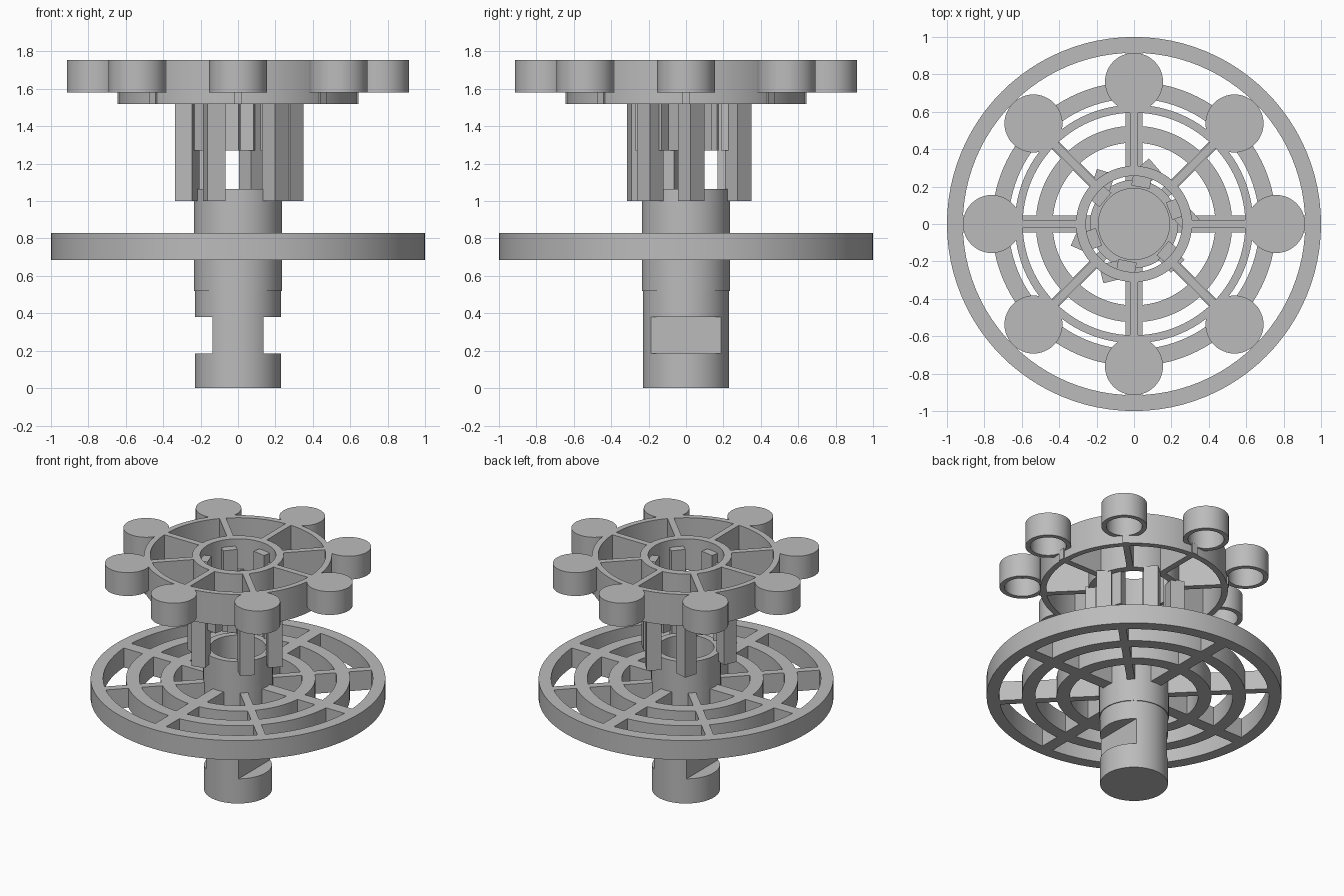
import bpy, bmesh
from math import sin, cos, pi, radians
from mathutils import Matrix, Vector

cube = bpy.data.objects.get("Cube")
if cube:
    bpy.data.objects.remove(cube, do_unlink=True)

grey = bpy.data.materials.new("plain_grey")
grey.use_nodes = True
grey.diffuse_color = (0.5, 0.5, 0.5, 1)
grey.node_tree.nodes["Principled BSDF"].inputs["Base Color"].default_value = (0.5, 0.5, 0.5, 1)


def finish(name, bm):
    bmesh.ops.remove_doubles(bm, verts=bm.verts, dist=1e-5)
    bmesh.ops.recalc_face_normals(bm, faces=bm.faces)
    mesh = bpy.data.meshes.new(name)
    bm.to_mesh(mesh)
    bm.free()
    mesh.materials.append(grey)
    obj = bpy.data.objects.new(name, mesh)
    bpy.context.collection.objects.link(obj)
    bpy.ops.object.select_all(action='DESELECT')
    bpy.context.view_layer.objects.active = obj
    obj.select_set(True)
    bpy.ops.object.shade_smooth_by_angle(angle=radians(30))
    return obj


def lathe(bm, profile, steps=96, centre=(0, 0, 0), closed=True):
    """Spin an (r, z) outline around a vertical axis."""
    pts = profile + profile[:1] if closed else profile
    verts = [bm.verts.new((r, 0, z)) for r, z in pts]
    edges = [bm.edges.new(p) for p in zip(verts, verts[1:])]
    out = bmesh.ops.spin(bm, geom=verts + edges, cent=(0, 0, 0), axis=(0, 0, 1),
                         angle=2 * pi, steps=steps, use_duplicate=False)
    new = {v for e in bm.edges if e.is_valid for v in e.verts if v.tag is False}
    for v in new:
        v.co += Vector(centre)
        v.tag = True


def ring(bm, inner, outer, z0, z1):
    lathe(bm, [(inner, z0), (outer, z0), (outer, z1), (inner, z1)])


def box(bm, x0, x1, width, z0, z1, turn, at=(0, 0)):
    """Box along a direction turned about z."""
    mat = (Matrix.Translation((at[0], at[1], 0)) @ Matrix.Rotation(radians(turn), 4, 'Z')
           @ Matrix.Translation(((x0 + x1) / 2, 0, (z0 + z1) / 2))
           @ Matrix.Diagonal((x1 - x0, width, z1 - z0, 1)))
    bmesh.ops.create_cube(bm, size=1, matrix=mat)
    for v in bm.verts:
        v.tag = True


# Shaft: solid foot, flat-sided neck, hollow upper part
bm = bmesh.new()
lathe(bm, [(0, 0), (0.23, 0), (0.23, 0.185), (0, 0.185)], closed=False)
finish("shaft_foot", bm)

bm = bmesh.new()
lathe(bm, [(0, 0.185), (0.23, 0.185), (0.23, 0.38), (0, 0.38)], closed=False)
bmesh.ops.remove_doubles(bm, verts=bm.verts, dist=1e-5)
for side in (1, -1):
    cut = bmesh.ops.bisect_plane(bm, geom=bm.verts[:] + bm.edges[:] + bm.faces[:],
                                 plane_co=(side * 0.135, 0, 0), plane_no=(side, 0, 0),
                                 clear_outer=True)
    edges = [g for g in cut["geom_cut"] if isinstance(g, bmesh.types.BMEdge)]
    bmesh.ops.holes_fill(bm, edges=edges)
finish("shaft_neck", bm)

bm = bmesh.new()
lathe(bm, [(0, 0.38), (0.23, 0.38), (0.23, 0.52), (0.236, 0.52), (0.236, 1.065),
           (0.19, 1.065), (0.19, 0.4), (0, 0.4)], closed=False)
finish("shaft_sleeve", bm)

# Large lower wheel
bm = bmesh.new()
for inner, outer in ((0.435, 0.525), (0.67, 0.76), (0.915, 1.0)):
    ring(bm, inner, outer, 0.685, 0.83)
for k in range(8):
    box(bm, 0.21, 0.94, 0.055 if k % 2 else 0.09, 0.685, 0.83, k * 45)
finish("lower_wheel", bm)

# Cage posts between the sleeve and the upper hub
bm = bmesh.new()
posts = ((0.28, 0.027, 43), (0.075, 0.28, 41), (-0.165, 0.232, 73),
         (-0.272, -0.09, 66), (-0.127, -0.256, 14), (0.2, -0.19, 44))
for x, y, turn in posts:
    box(bm, -0.05, 0.05, 0.1, 1.0, 1.53, turn, (x, y))
finish("cage_posts", bm)

# Short legs hanging inside the upper hub
bm = bmesh.new()
for k in range(6):
    box(bm, 0.2, 0.265, 0.1, 1.27, 1.7, 20 + k * 60)
finish("hub_legs", bm)

# Upper wheel with thin spokes
bm = bmesh.new()
ring(bm, 0.257, 0.31, 1.52, 1.755)
ring(bm, 0.595, 0.637, 1.52, 1.755)
for k in range(8):
    box(bm, 0.285, 0.615, 0.045, 1.52, 1.755, k * 45)
    box(bm, 0.61, 0.645, 0.045, 1.52, 1.6, k * 45)
finish("upper_wheel", bm)

# Round cups around the rim, open underneath
bm = bmesh.new()
for k in range(8):
    a = k * pi / 4
    lathe(bm, [(0, 1.755), (0.155, 1.755), (0.155, 1.58), (0.122, 1.58),
               (0.122, 1.72), (0, 1.72)], 48, (0.76 * cos(a), 0.76 * sin(a), 0), False)
finish("rim_cups", bm)
